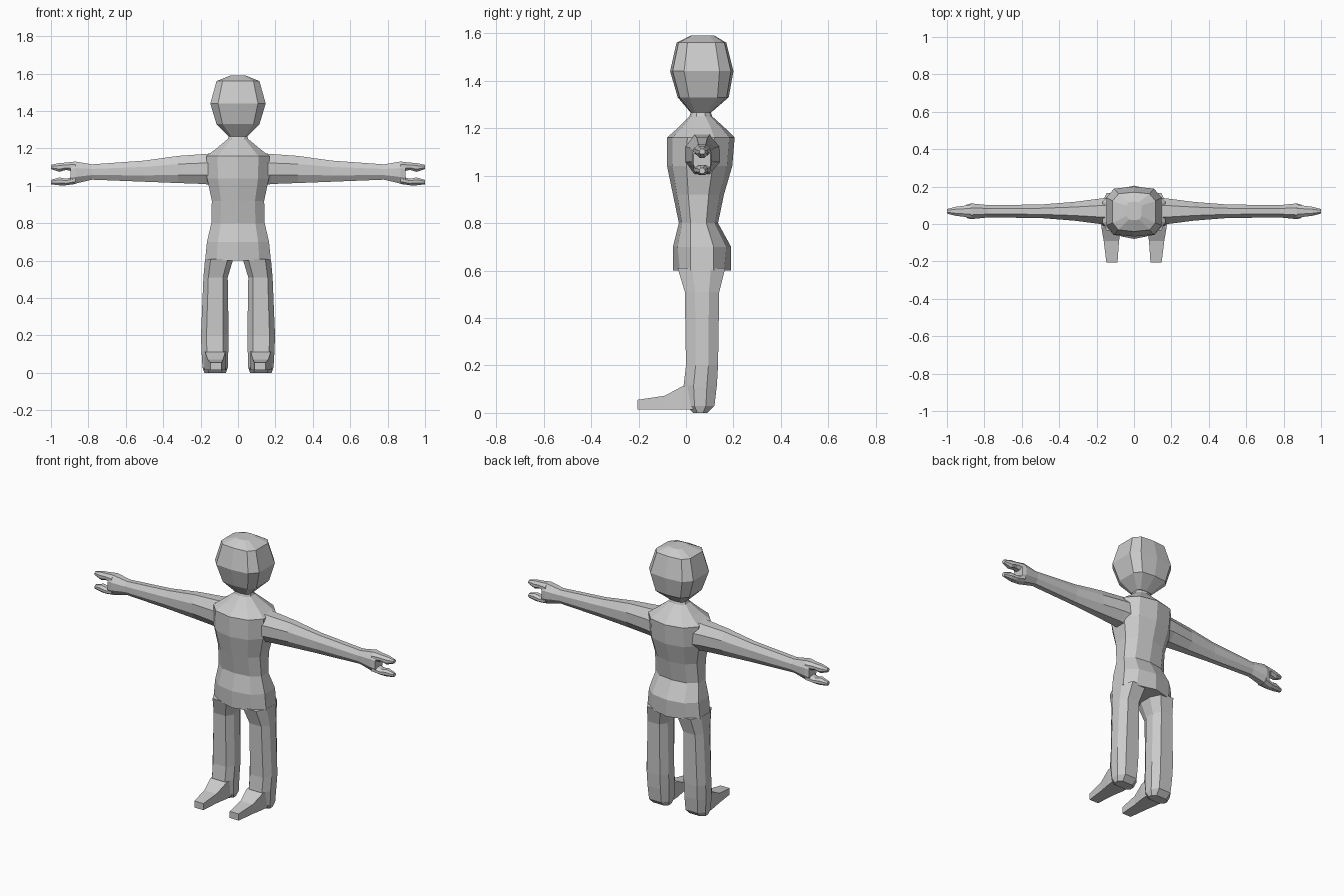
import bpy, bmesh
from mathutils import Vector

cube = bpy.data.objects.get("Cube")
if cube:
    bpy.data.objects.remove(cube, do_unlink=True)

grey = bpy.data.materials.new("plain grey")
grey.use_nodes = True
colour = (0.6, 0.6, 0.6, 1)
grey.diffuse_color = colour
grey.node_tree.nodes["Principled BSDF"].inputs["Base Color"].default_value = colour


def loft(name, rings, mirrored=False):
    """Skin a list of equal-length rings, cap both ends, optionally mirror in x."""
    bm = bmesh.new()
    loops = [[bm.verts.new(Vector(p)) for p in ring] for ring in rings]
    n = len(loops[0])
    for a, b in zip(loops, loops[1:]):
        for i in range(n):
            j = (i + 1) % n
            bm.faces.new((a[i], a[j], b[j], b[i]))
    bm.faces.new(loops[0])
    bm.faces.new(loops[-1])
    bmesh.ops.recalc_face_normals(bm, faces=bm.faces)
    mesh = bpy.data.meshes.new(name)
    bm.to_mesh(mesh)
    bm.free()
    mesh.materials.append(grey)
    obj = bpy.data.objects.new(name, mesh)
    bpy.context.collection.objects.link(obj)
    if mirrored:
        obj.modifiers.new("Mirror", "MIRROR").use_clip = False
    return obj


def body_ring(z, w, front, back, inner=0.65, bow=0.08, side=0.3):
    """Ten-sided horizontal section with a ridge down the front and back."""
    d = back - front
    half = [(0, front), (inner * w, front + bow * d), (w, front + side * d),
            (w, back - side * d), (inner * w, back - bow * d), (0, back)]
    return [(x, y, z) for x, y in half] + [(-x, y, z) for x, y in half[-2:0:-1]]


def leg_ring(z, x0, x1, front, back):
    """Eight-sided section of one leg."""
    c, d = 0.2 * (x1 - x0), 0.3 * (back - front)
    return [(x0 + c, front, z), (x1 - c, front, z), (x1, front + d, z), (x1, back - d, z),
            (x1 - c, back, z), (x0 + c, back, z), (x0, back - d, z), (x0, front + d, z)]


def arm_ring(x, z0, z1, half_depth, y=0.068):
    """Eight-sided section of one arm."""
    m, h = (z0 + z1) / 2, (z1 - z0) / 2
    d = half_depth
    return [(x, y + a * d, m + b * h) for a, b in
            ((-.45, -1), (.45, -1), (1, -.4), (1, .4), (.45, 1), (-.45, 1), (-1, .4), (-1, -.4))]


# Torso, pelvis and neck
loft("torso", [body_ring(*r) for r in (
    (0.60, 0.176, -0.055, 0.19, 0.65, 0.12, 0.3),
    (0.70, 0.166, -0.055, 0.19),
    (0.80, 0.143, -0.03, 0.135),
    (0.92, 0.140, -0.055, 0.16),
    (1.04, 0.165, -0.08, 0.195),
    (1.16, 0.168, -0.08, 0.205),
    (1.20, 0.115, -0.035, 0.165),
    (1.25, 0.055, 0.015, 0.11),
    (1.28, 0.045, 0.025, 0.10))])

# Head
loft("head", [body_ring(z, w, f, b, 0.72, 0.04, 0.22) for z, w, f, b in (
    (1.265, 0.05, 0.02, 0.105),
    (1.33, 0.115, -0.035, 0.18),
    (1.44, 0.148, -0.067, 0.20),
    (1.56, 0.115, -0.04, 0.17),
    (1.59, 0.04, 0.02, 0.12))])

# Legs
loft("legs", [leg_ring(*r) for r in (
    (0.61, 0.025, 0.176, -0.035, 0.165),
    (0.51, 0.055, 0.185, -0.005, 0.14),
    (0.20, 0.050, 0.198, 0.0, 0.135),
    (0.115, 0.052, 0.195, -0.01, 0.13),
    (0.03, 0.054, 0.19, 0.0, 0.12),
    (0.00, 0.065, 0.18, 0.03, 0.09))], mirrored=True)

# Feet
loft("feet", [[(x0, y, 0.015), (x1, y, 0.015), (x1, y, top), (x0, y, top)]
              for y, x0, x1, top in (
    (0.03, 0.065, 0.18, 0.115),
    (-0.015, 0.068, 0.175, 0.112),
    (-0.09, 0.08, 0.162, 0.072),
    (-0.205, 0.088, 0.148, 0.055))], mirrored=True)

# Arms and palms
loft("arms", [arm_ring(*r) for r in (
    (0.12, 1.00, 1.175, 0.075),
    (0.18, 1.01, 1.17, 0.068),
    (0.32, 1.015, 1.16, 0.05),
    (0.50, 1.022, 1.135, 0.036),
    (0.78, 1.033, 1.115, 0.033),
    (0.87, 1.012, 1.13, 0.042),
    (0.895, 1.008, 1.125, 0.036))], mirrored=True)

# Upper and lower fingers of each forked hand
for name, rings in (
    ("upper_fingers", ((0.87, 1.075, 1.13, 0.036), (0.92, 1.085, 1.124, 0.028),
                       (0.955, 1.075, 1.122, 0.024), (1.0, 1.09, 1.112, 0.012))),
    ("lower_fingers", ((0.87, 1.01, 1.05, 0.036), (0.92, 1.003, 1.038, 0.028),
                       (0.955, 1.003, 1.045, 0.024), (1.0, 1.008, 1.032, 0.012)))):
    loft(name, [arm_ring(*r) for r in rings], mirrored=True)
